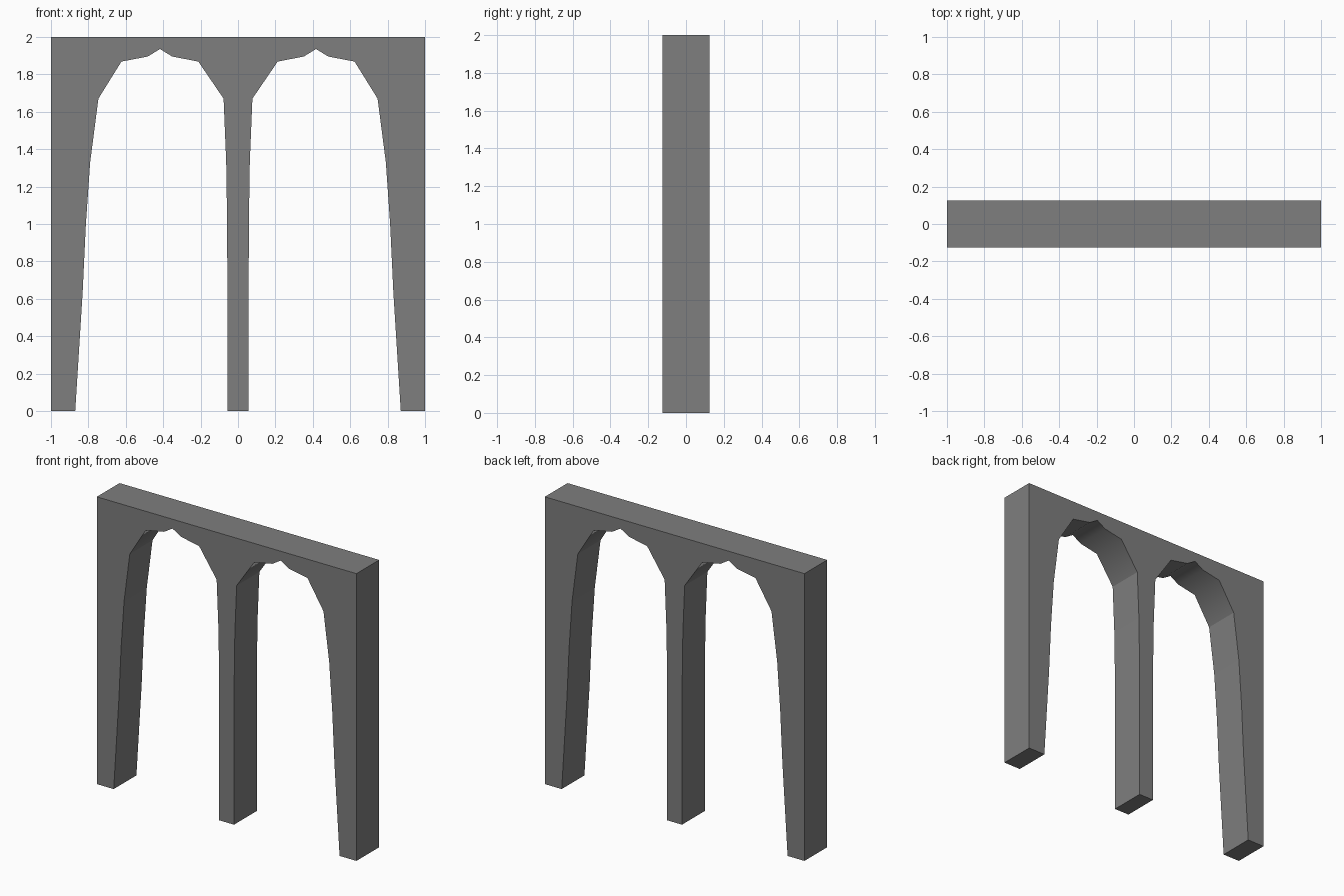
import bpy
import bmesh
from mathutils import Vector

if "Cube" in bpy.data.objects:
    bpy.data.objects.remove(bpy.data.objects["Cube"])

DEPTH = 0.25
SPRING = 1.67   # height where the curved arch heads begin

# Right half of the front outline: outer post, pointed arch, centre post
half = [
    (1.0, 2.0), (1.0, 0.0), (0.87, 0.0), (0.83, 0.64), (0.813, 1.0),
    (0.79, 1.33), (0.746, 1.67), (0.623, 1.868), (0.482, 1.895),
    (0.417, 1.935), (0.352, 1.895), (0.212, 1.868), (0.077, 1.67),
    (0.063, 1.33), (0.058, 1.0), (0.057, 0.67), (0.057, 0.0),
]
outline = half + [(-x, z) for x, z in reversed(half)]

# Fill the outline and extrude it front to back
bm = bmesh.new()
front = bm.faces.new([bm.verts.new((x, -DEPTH / 2, z)) for x, z in outline])
result = bmesh.ops.extrude_face_region(bm, geom=[front], use_keep_orig=True)
moved = [g for g in result["geom"] if isinstance(g, bmesh.types.BMVert)]
bmesh.ops.translate(bm, verts=moved, vec=Vector((0, DEPTH, 0)))
bmesh.ops.recalc_face_normals(bm, faces=bm.faces)

# Smooth undersides of the arch heads; everything else stays flat
for face in bm.faces:
    heights = [v.co.z for v in face.verts]
    face.smooth = min(heights) > SPRING - 0.01 and max(heights) < 1.99

mesh = bpy.data.meshes.new("double_arch")
bm.to_mesh(mesh)
bm.free()
arch = bpy.data.objects.new("double_arch", mesh)
bpy.context.collection.objects.link(arch)

# Dark grey stone
stone = bpy.data.materials.new("dark_stone")
stone.diffuse_color = (0.21, 0.21, 0.21, 1.0)
stone.use_nodes = True
stone.node_tree.nodes["Principled BSDF"].inputs["Base Color"].default_value = stone.diffuse_color
mesh.materials.append(stone)
